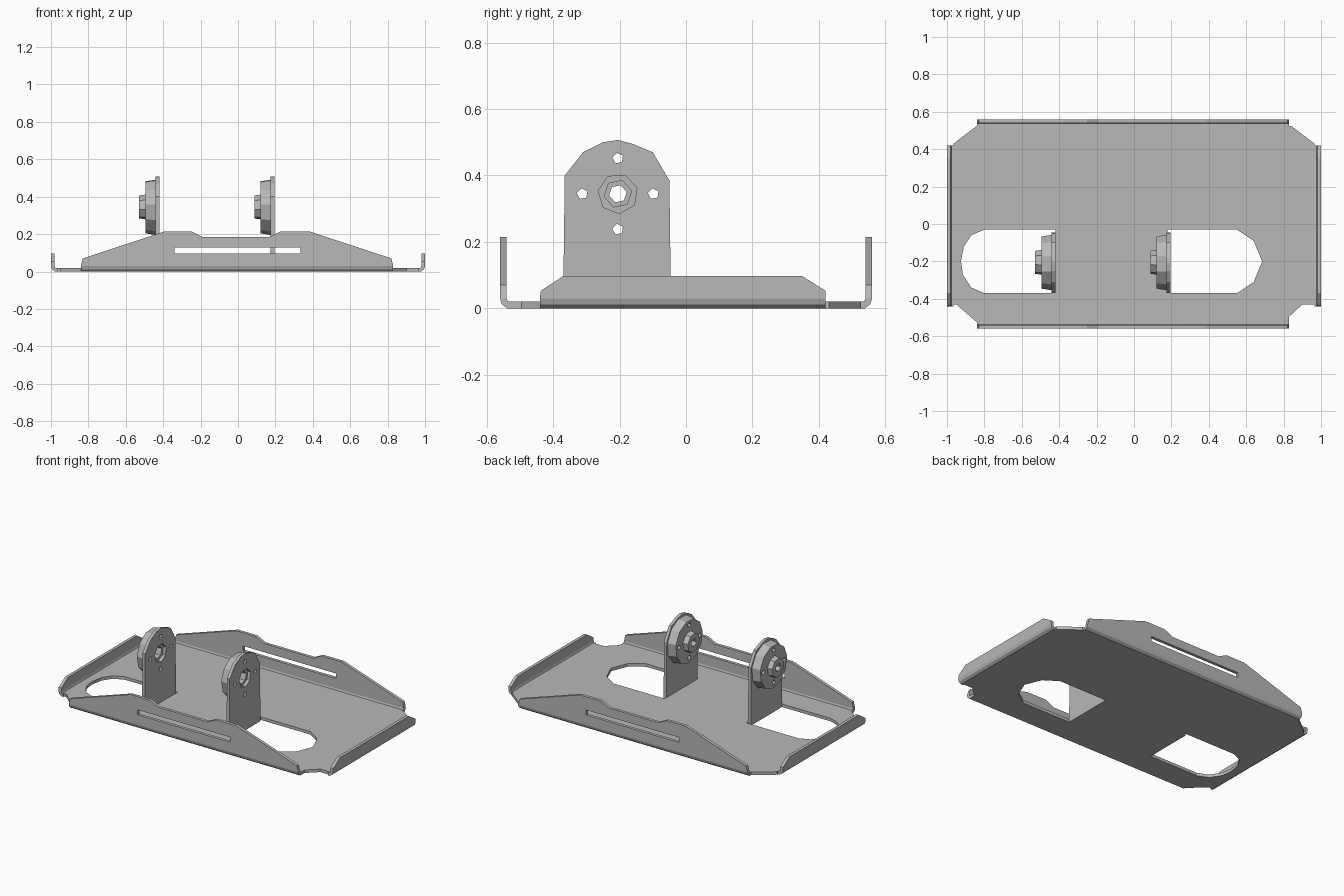
import bpy
import bmesh
from math import cos, sin, pi
from mathutils import Vector
from mathutils.geometry import tessellate_polygon

old = bpy.data.objects.get("Cube")
if old:
    bpy.data.objects.remove(old, do_unlink=True)

steel = bpy.data.materials.new("grey_steel")
steel.use_nodes = True
grey = (0.48, 0.48, 0.48, 1)
steel.diffuse_color = grey
steel.node_tree.nodes["Principled BSDF"].inputs["Base Color"].default_value = grey

AXES = {"X": lambda u, v, w: (w, u, v),
        "Y": lambda u, v, w: (u, w, v),
        "Z": lambda u, v, w: (u, v, w)}


def sheet(name, axis, w0, w1, outline, holes=(), taper=1.0):
    """Solid panel from an outline with holes, spanning w0 to w1 along an axis."""
    place = AXES[axis]
    loops = [[Vector((u, v, 0)) for u, v in lp] for lp in (outline, *holes)]
    centre = sum(loops[0], Vector()) / len(loops[0])
    bm = bmesh.new()
    low, high = [], []
    for i, lp in enumerate(loops):
        k = taper if i == 0 else 1.0
        a = [bm.verts.new(place(*(centre + (p - centre) * k).xy, w0)) for p in lp]
        b = [bm.verts.new(place(*p.xy, w1)) for p in lp]
        for j in range(len(lp)):
            n = (j + 1) % len(lp)
            bm.faces.new((a[j], a[n], b[n], b[j]))
        low += a
        high += b
    for tri in tessellate_polygon(loops):
        bm.faces.new([low[t] for t in tri])
        bm.faces.new([high[t] for t in reversed(tri)])
    bmesh.ops.recalc_face_normals(bm, faces=bm.faces)
    bmesh.ops.dissolve_limit(bm, angle_limit=0.01, verts=bm.verts, edges=bm.edges)
    mesh = bpy.data.meshes.new(name)
    bm.to_mesh(mesh)
    bm.free()
    mesh.materials.append(steel)
    obj = bpy.data.objects.new(name, mesh)
    bpy.context.collection.objects.link(obj)
    return obj


def ring(u, v, r, n, turn=0.0):
    return [(u + r * cos(turn + 2 * pi * i / n), v + r * sin(turn + 2 * pi * i / n))
            for i in range(n)]


def rect(u0, u1, v0, v1):
    return [(u0, v0), (u1, v0), (u1, v1), (u0, v1)]


T = 0.02            # sheet thickness
MID = -0.205        # y of the bearing axis
AXIS_Z = 0.345      # height of the bearing axis

# Base plate with two round-ended openings
left_opening = [(-0.42, -0.37), (-0.80, -0.37), (-0.87, -0.34), (-0.915, -0.27),
                (-0.925, -0.20), (-0.91, -0.12), (-0.87, -0.06), (-0.80, -0.03),
                (-0.42, -0.03)]
right_opening = [(0.18, -0.37), (0.55, -0.37), (0.64, -0.31), (0.685, -0.20),
                 (0.64, -0.09), (0.55, -0.03), (0.18, -0.03)]
plate = [(-0.84, -0.525), (0.83, -0.525), (0.83, -0.495), (0.90, -0.43),
         (0.965, -0.43), (0.965, 0.43), (0.84, 0.525), (-0.84, 0.525),
         (-0.965, 0.43), (-0.965, -0.43), (-0.95, -0.43)]
sheet("base_plate", "Z", 0, T, plate, [left_opening, right_opening])

# Long side walls with their folded bends
wall = [(-0.84, 0.03), (-0.83, 0.07), (-0.39, 0.215), (-0.25, 0.215), (-0.19, 0.185),
        (0.17, 0.185), (0.23, 0.215), (0.38, 0.215), (0.82, 0.07), (0.83, 0.03)]
slot = rect(-0.34, 0.335, 0.095, 0.128)


def bend(edge, s):
    """Cross-section of a fold whose outer face lies at edge."""
    pts = [(-0.035, 0), (-0.022, 0), (-0.006, 0.012), (0, 0.03),
           (-T, 0.03), (-0.024, T), (-0.035, T)]
    return [(s * (edge + d), z) for d, z in pts]


for side, s in (("front", -1), ("back", 1)):
    sheet(side + "_wall", "Y", s * 0.54, s * 0.56, wall, [slot])
    sheet(side + "_bend", "X", -0.84, 0.83, bend(0.56, s))

# Short end lips with their folded bends
lip = [(-0.44, 0.03), (-0.437, 0.053), (-0.37, 0.097), (0.35, 0.097),
       (0.42, 0.053), (0.42, 0.03)]
for side, s in (("left", 1), ("right", -1)):
    sheet(side + "_lip", "X", s * 0.98, s * 1.0, lip)
    sheet(side + "_bend", "Y", -0.44, 0.42, bend(1.0, s))

# Upright tabs, each carrying a flanged bearing
tab = [(-0.37, 0), (-0.365, 0.40), (-0.31, 0.47), (-0.25, 0.50), (-0.205, 0.507),
       (-0.16, 0.495), (-0.10, 0.47), (-0.05, 0.385), (-0.045, 0)]
bolts = [ring(MID + 0.107 * cos(a), AXIS_Z + 0.107 * sin(a), 0.017, 5, 0.5)
         for a in (0, pi / 2, pi, 3 * pi / 2)]
for side, x in (("left", 0.195), ("right", -0.42)):
    sheet(side + "_bearing_tab", "X", x - T, x, tab,
          [ring(MID, AXIS_Z, 0.06, 7, 0.3)] + bolts)
    sheet(side + "_bearing_flange", "X", x - 0.075, x - T,
          ring(MID, AXIS_Z, 0.15, 11, 0.2), [ring(MID, AXIS_Z, 0.042, 6, 0.2)] + bolts,
          taper=0.94)
    sheet(side + "_bearing_hub", "X", x - 0.108, x - 0.07,
          ring(MID, AXIS_Z, 0.068, 8, 0.2), [ring(MID, AXIS_Z, 0.027, 6, 0.2)],
          taper=0.92)
